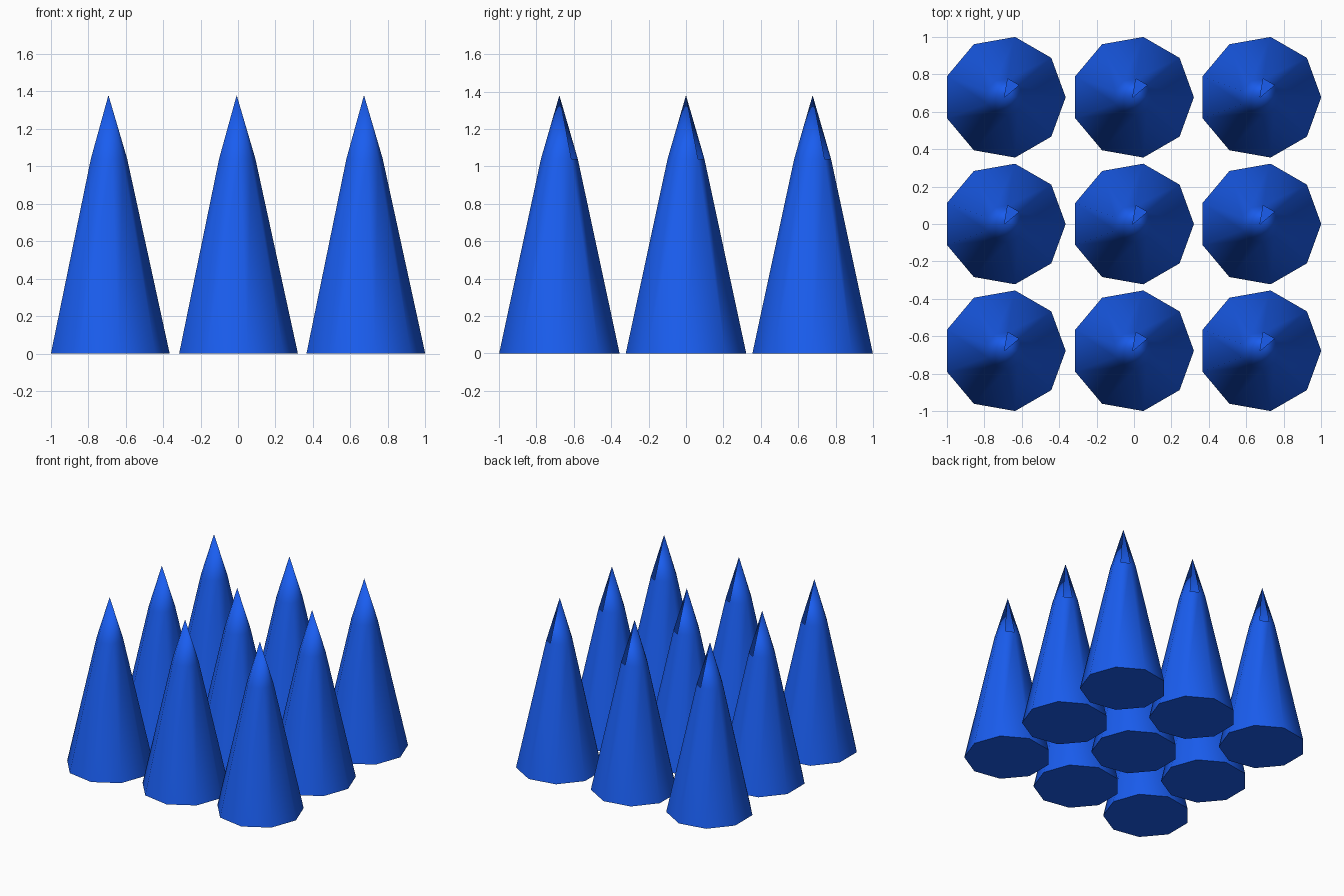
import bpy, bmesh
from math import cos, sin, radians

if "Cube" in bpy.data.objects:
    bpy.data.objects.remove(bpy.data.objects["Cube"])

SIDES = 9
BASE_R, RING_R, RING_Z, TIP_Z = 0.327, 0.10, 1.04, 1.38

mat = bpy.data.materials.new("blue")
mat.diffuse_color = (0.01, 0.11, 0.87, 1)
mat.use_nodes = True
mat.node_tree.nodes["Principled BSDF"].inputs["Base Color"].default_value = mat.diffuse_color


def ring(bm, r, z):
    return [bm.verts.new((r * cos(radians(40 * i)), r * sin(radians(40 * i)), z))
            for i in range(SIDES)]


# Spike mesh: nine-sided taper, steeper tip with one open facet
bm = bmesh.new()
base, shoulder = ring(bm, BASE_R, 0), ring(bm, RING_R, RING_Z)
tip = bm.verts.new((0, 0, TIP_Z))
bm.faces.new(base[::-1])
for i in range(SIDES):
    j = (i + 1) % SIDES
    bm.faces.new((base[i], base[j], shoulder[j], shoulder[i]))
    if i != 1:
        bm.faces.new((shoulder[i], shoulder[j], tip))
mesh = bpy.data.meshes.new("spike")
bm.to_mesh(mesh)
bm.free()
mesh.materials.append(mat)

# Three by three grid of spikes
for row, y in enumerate((-0.677, 0, 0.677)):
    for col, x in enumerate((-0.692, -0.007, 0.673)):
        spike = bpy.data.objects.new(f"spike_{row}_{col}", mesh)
        spike.location = (x, y, 0)
        bpy.context.collection.objects.link(spike)
        spike.select_set(True)
        bpy.context.view_layer.objects.active = spike
bpy.ops.object.shade_smooth_by_angle(angle=radians(45))
